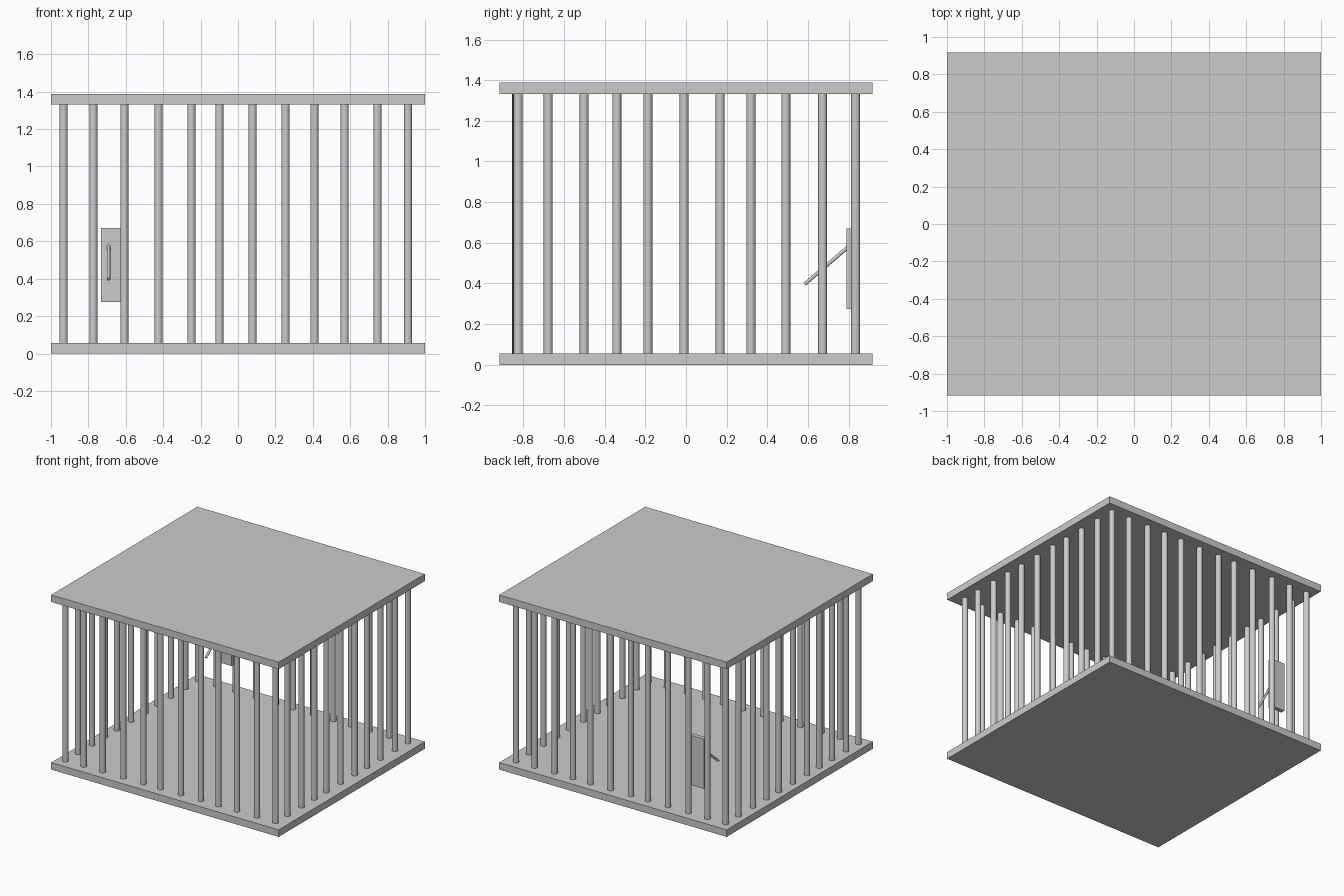
import bpy
import math
from mathutils import Vector

if "Cube" in bpy.data.objects:
    bpy.data.objects.remove(bpy.data.objects["Cube"])


def box(name, lo, hi):
    lo, hi = Vector(lo), Vector(hi)
    bpy.ops.mesh.primitive_cube_add(size=1, location=(lo + hi) / 2)
    ob = bpy.context.object
    ob.name = name
    ob.scale = hi - lo
    bpy.ops.object.transform_apply(location=False, rotation=False, scale=True)
    return ob


def rod(name, a, b, radius, sides=32):
    a, b = Vector(a), Vector(b)
    d = b - a
    bpy.ops.mesh.primitive_cylinder_add(vertices=sides, radius=radius, depth=d.length,
                                        location=(a + b) / 2)
    ob = bpy.context.object
    ob.name = name
    ob.rotation_mode = 'QUATERNION'
    ob.rotation_quaternion = d.to_track_quat('Z', 'Y')
    bpy.ops.object.shade_smooth_by_angle(angle=math.radians(40))
    return ob


# Floor and roof slabs
SLAB, HEIGHT = 0.056, 1.388
box("floor_slab", (-1, -0.917, 0), (1, 0.917, SLAB))
box("roof_slab", (-1, -0.917, HEIGHT - SLAB), (1, 0.917, HEIGHT))

# Slightly uneven bar spacing along the two directions
bar_x = [-0.933, -0.773, -0.607, -0.425, -0.249, -0.099,
         0.078, 0.254, 0.409, 0.57, 0.746, 0.909]
bar_y = [-0.678, -0.501, -0.34, -0.188, -0.009, 0.168, 0.32, 0.491, 0.672]


def bar(name, x, y):
    rod(name, (x, y, SLAB), (x, y, HEIGHT - SLAB), 0.022)


# Front and back rows, including the corners
for i, x in enumerate(bar_x):
    bar(f"front_bar_{i + 1}", x, -0.829 + 0.004 * x)
    bar(f"back_bar_{i + 1}", x, 0.834)

# Side rows
for i, y in enumerate(bar_y):
    bar(f"left_bar_{i + 1}", bar_x[0], y)
    bar(f"right_bar_{i + 1}", bar_x[-1], y)

# Lock plate on the back row with its slanted lever
box("lock_plate", (-0.733, 0.79, 0.275), (-0.61, 0.823, 0.67))
rod("lock_lever", (-0.692, 0.584, 0.397), (-0.692, 0.797, 0.579), 0.009, 24)
